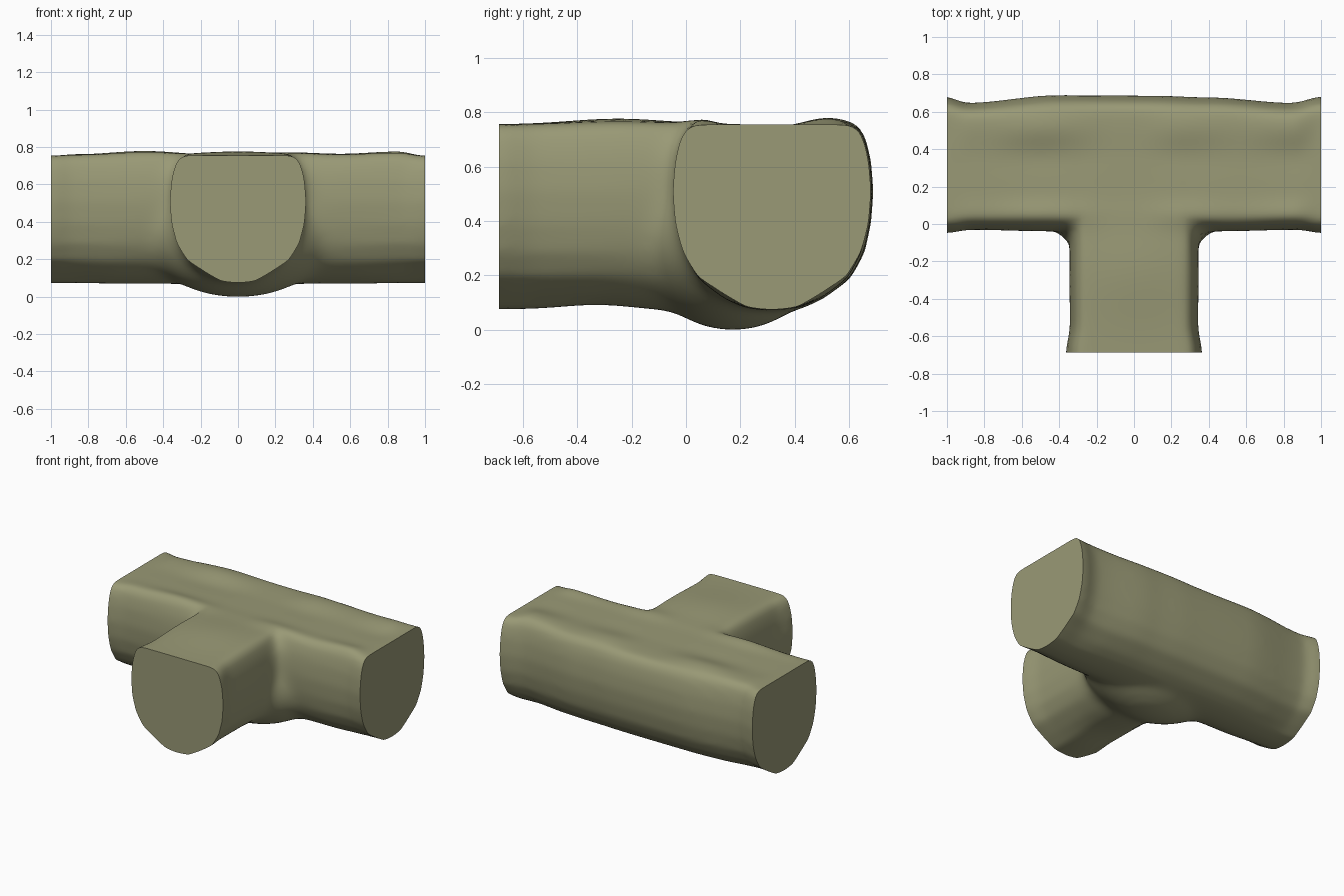
import bpy, bmesh, math
from mathutils import Matrix

if "Cube" in bpy.data.objects:
    bpy.data.objects.remove(bpy.data.objects["Cube"])

# Half cross-sections: at the open ends, and the fuller underside between them
HALF = [(0, .754), (.14, .754), (.275, .754), (.315, .74), (.338, .69), (.354, .62), (.363, .51),
        (.354, .39), (.326, .285), (.272, .195), (.17, .128), (.09, .081), (0, .072)]
FULL = HALF[:8] + [(.33, .28), (.278, .186), (.18, .114), (.095, .078), (0, .069)]


def profile(f):
    h = [(a[0] + (b[0] - a[0]) * f, a[1] + (b[1] - a[1]) * f) for a, b in zip(HALF, FULL)]
    return h + [(-w, z) for w, z in h[-2:0:-1]]


def lerp(table, t):
    for (a, va), (b, vb) in zip(table, table[1:]):
        if t <= b:
            f = max(0, (t - a) / (b - a))
            f = f * f * (3 - 2 * f)
            return va + (vb - va) * f
    return table[-1][1]


def gauss(d, s):
    return math.exp(-(d / s) ** 2)


def clamp(v):
    return max(0, min(1, v))


def loft(bm, rings):
    loops = [[bm.verts.new(p) for p in r] for r in rings]
    n = len(loops[0])
    faces = []
    for a, b in zip(loops, loops[1:]):
        for i in range(n):
            faces.append(bm.faces.new((a[i], a[(i + 1) % n], b[(i + 1) % n], b[i])))
    faces.append(bm.faces.new(loops[0][::-1]))
    faces.append(bm.faces.new(loops[-1]))
    bmesh.ops.recalc_face_normals(bm, faces=faces)


# Side outlines of the cross bar and the stem, as seen from above
BACK = [(-1.1, .683), (-1, .683), (-.9, .648), (-.4, .69), (.1, .687), (.4, .678), (.85, .648), (1, .683), (1.1, .683)]
FRONT = [(0, -.042), (.4, -.042), (.88, -.032), (1, -.05), (1.1, -.05)]
STEM = [(-.8, .366), (-.69, .366), (-.55, .344), (-.2, .347), (.4, .347)]
CREST = [(-1, 0), (-.85, .008), (-.5, .025), (-.1, .004), (0, .004), (.27, .018), (.55, .01), (.85, .022), (1, 0)]

bm = bmesh.new()
bar = []
for k in range(45):
    x = -1.1 + 2.2 * k / 44
    back, front = lerp(BACK, x), lerp(FRONT, abs(x))
    mid, s = (back + front) / 2, (back - front) / 2 / .363
    bar.append([(x, mid + w * s, z) for w, z in profile(clamp((.98 - abs(x)) / .3))])
loft(bm, bar)
stem = []
for k in range(25):
    y = -.8 + 1.15 * k / 24
    s = lerp(STEM, y) / .363
    stem.append([(w * s, y, z + .001) for w, z in profile(clamp((y + .67) / .3))])
loft(bm, stem)
# rounded belly under the joint
bmesh.ops.create_uvsphere(bm, u_segments=40, v_segments=24, radius=1,
                          matrix=Matrix.Translation((0, .17, .34)) @ Matrix.Diagonal((.52, .36, .335, 1)))
me = bpy.data.meshes.new("tee_pipe")
bm.to_mesh(me)
bm.free()
ob = bpy.data.objects.new("tee_pipe", me)
bpy.context.collection.objects.link(ob)


def apply_modifiers():
    dg = bpy.context.evaluated_depsgraph_get()
    ob_mesh = bpy.data.meshes.new_from_object(ob.evaluated_get(dg))
    ob.modifiers.clear()
    ob.data = ob_mesh


def soften(steps, group=""):
    sm = ob.modifiers.new("soften", 'SMOOTH')
    sm.factor = .5
    sm.iterations = steps
    sm.vertex_group = group


# Fuse the parts, then soften the joint more than the rest
rm = ob.modifiers.new("fuse", 'REMESH')
rm.mode = 'VOXEL'
rm.voxel_size = .022
soften(7)
apply_modifiers()
vg = ob.vertex_groups.new(name="joint")
for v in ob.data.vertices:
    x, y, z = v.co
    crotch = gauss(abs(x) - .36, .14) * gauss(y + .04, .14) * clamp((.74 - z) / .05)
    under = gauss(x, .5) * gauss(y - .05, .35) * clamp((.4 - z) / .15)
    vg.add([v.index], clamp(crotch + under), 'REPLACE')
soften(40, "joint")
apply_modifiers()

bm = bmesh.new()
bm.from_mesh(ob.data)
lowest = min(v.co.z for v in bm.verts)
for v in bm.verts:
    x, y, z = v.co
    # bring the belly down to the ground, slight lift under the stem
    low = clamp((.45 - z) / .35)
    v.co.z -= low * lowest * gauss(x, .35) * gauss(y - .17, .27)
    v.co.z += low * .018 * gauss(x, .4) * gauss(y + .33, .18)
    # gentle waves on the top
    if z > .6:
        up = (z - .6) / .154
        v.co.z += up * lerp(CREST, x) * (gauss(y - .52, .11) - .25 * gauss(y - .36, .09) + .8 * gauss(y - .05, .07))
        v.co.z += up * .021 * gauss(x, .32) * gauss(y + .25, .25)
# Flat cut ends
for co, no in [((1, 0, 0), (1, 0, 0)), ((-1, 0, 0), (-1, 0, 0)), ((0, -.688, 0), (0, -1, 0))]:
    r = bmesh.ops.bisect_plane(bm, geom=bm.verts[:] + bm.edges[:] + bm.faces[:],
                               plane_co=co, plane_no=no, clear_outer=True)
    bmesh.ops.contextual_create(bm, geom=[e for e in r['geom_cut'] if isinstance(e, bmesh.types.BMEdge)])
bmesh.ops.recalc_face_normals(bm, faces=bm.faces)
lowest = min(v.co.z for v in bm.verts)
for v in bm.verts:
    v.co.z -= lowest * clamp((.4 - v.co.z) / .35) * gauss(v.co.x, .35) * gauss(v.co.y - .17, .3)
bm.to_mesh(ob.data)
bm.free()

mat = bpy.data.materials.new("olive")
mat.diffuse_color = (.32, .32, .18, 1)
mat.use_nodes = True
mat.node_tree.nodes["Principled BSDF"].inputs["Base Color"].default_value = mat.diffuse_color
ob.data.materials.clear()
ob.data.materials.append(mat)
bpy.context.view_layer.objects.active = ob
ob.select_set(True)
bpy.ops.object.shade_smooth_by_angle(angle=math.radians(40))
